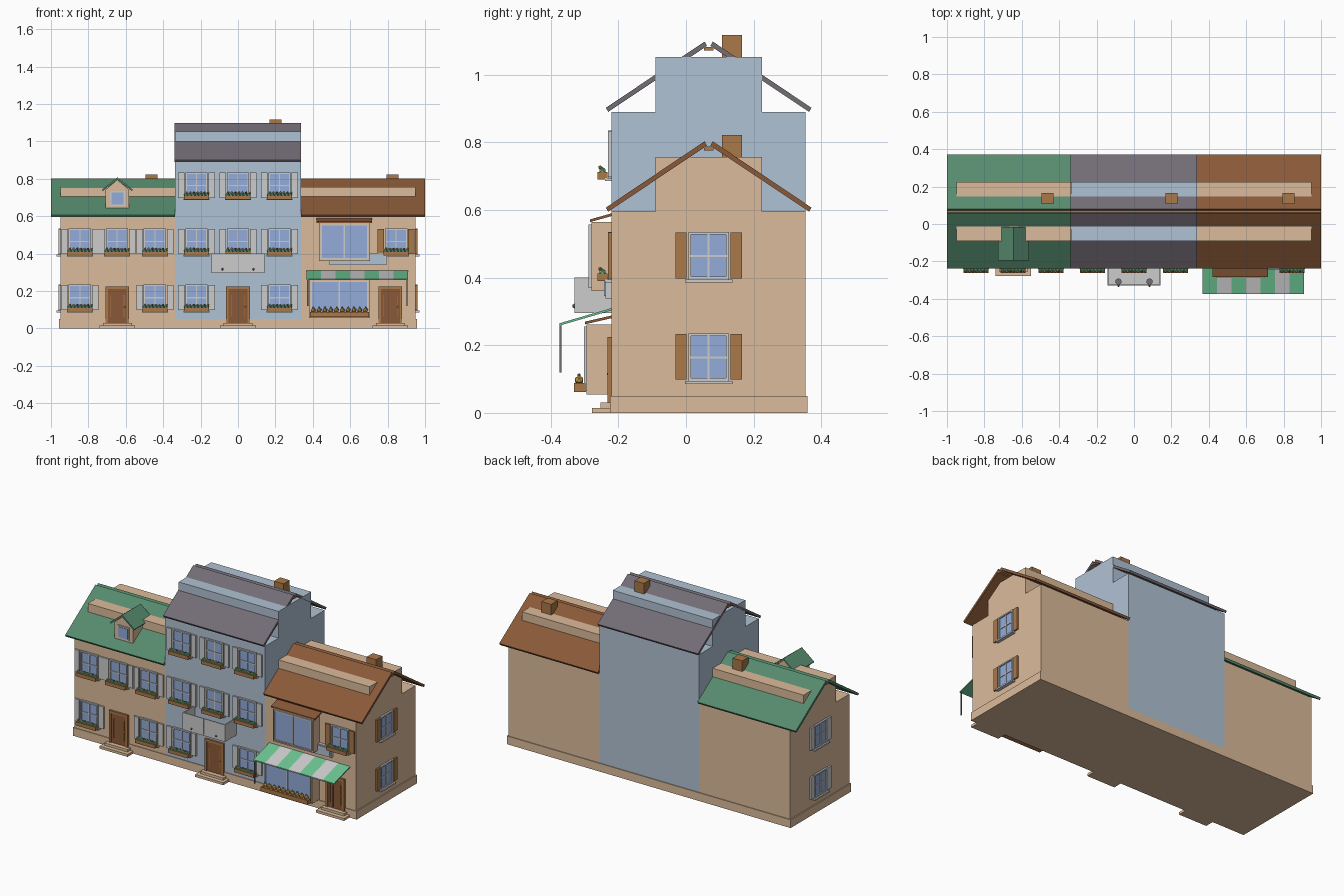
import bpy, bmesh, math
from mathutils import Matrix, Vector

cube = bpy.data.objects.get("Cube")
if cube:
    bpy.data.objects.remove(cube, do_unlink=True)

PALETTE = {
    "cream": "DBBB9B", "wall_blue": "B0C2D4", "roof_green": "568B6E",
    "slate": "736C75", "brown": "8A5938", "wood": "AA784A",
    "light_grey": "CCCCCC", "mint": "6CC492", "glass": "92ACD8", "gold": "D6A548"}
MATS = {}


def linear(c):
    return c / 12.92 if c <= 0.04045 else ((c + 0.055) / 1.055) ** 2.4


for name, code in PALETTE.items():
    rgba = [linear(v / 255) for v in bytes.fromhex(code)] + [1]
    m = bpy.data.materials.new(name)
    m.use_nodes = True
    m.diffuse_color = rgba
    m.node_tree.nodes["Principled BSDF"].inputs["Base Color"].default_value = rgba
    MATS[name] = m


class Part:
    """One named object gathered from coloured primitives."""

    def __init__(self, name, place=None):
        self.name, self.place = name, place or Matrix()
        self.bm, self.slots = bmesh.new(), []

    def paint(self, faces, mat):
        if mat not in self.slots:
            self.slots.append(mat)
        for f in faces:
            f.material_index = self.slots.index(mat)

    def box(self, x, y, z, mat):
        """Box from (low, high) ranges on each axis."""
        mid = Vector([(a + b) / 2 for a, b in (x, y, z)])
        size = [abs(b - a) for a, b in (x, y, z)]
        r = bmesh.ops.create_cube(self.bm, size=1, matrix=Matrix.Translation(mid) @ Matrix.Diagonal((*size, 1)))
        self.paint({f for v in r["verts"] for f in v.link_faces}, mat)

    def ball(self, pos, radius, mat):
        r = bmesh.ops.create_icosphere(self.bm, subdivisions=1, radius=radius, matrix=Matrix.Translation(pos))
        self.paint({f for v in r["verts"] for f in v.link_faces}, mat)

    def drum(self, pos, radius, height, mat):
        r = bmesh.ops.create_cone(self.bm, segments=10, radius1=radius, radius2=radius, depth=height,
                                  cap_ends=True, matrix=Matrix.Translation(pos))
        self.paint({f for v in r["verts"] for f in v.link_faces}, mat)

    def prism(self, profile, ends, mat, axis="x"):
        """Extrude a profile along x (points are y, z) or along y (points are x, z)."""
        def at(p, e):
            return (e, p[0], p[1]) if axis == "x" else (p[0], e, p[1])
        a, b = [[self.bm.verts.new(at(p, e)) for p in profile] for e in ends]
        n = len(profile)
        faces = [self.bm.faces.new(a), self.bm.faces.new(b[::-1])]
        faces += [self.bm.faces.new((a[i], b[i], b[(i + 1) % n], a[(i + 1) % n])) for i in range(n)]
        self.paint(faces, mat)

    def finish(self):
        bmesh.ops.recalc_face_normals(self.bm, faces=self.bm.faces)
        me = bpy.data.meshes.new(self.name)
        self.bm.to_mesh(me)
        self.bm.free()
        for s in self.slots:
            me.materials.append(MATS[s])
        ob = bpy.data.objects.new(self.name, me)
        ob.matrix_world = self.place
        bpy.context.collection.objects.link(ob)


FRONT, BACK, MID = -0.22, 0.354, 0.067
STOREY = (0.09, 0.39, 0.69)

# Plinth under the whole terrace
p = Part("plinth")
p.box((-0.957, 0.957), (FRONT - 0.004, BACK + 0.005), (0, 0.05), "cream")
p.finish()

# Houses: walls, attic block, roof slabs, ridge beam and chimney
HOUSES = [("left", -0.95, -0.337, -1.0, -0.337, 0.595, "cream", "roof_green", -0.463),
          ("middle", -0.337, 0.337, -0.34, 0.337, 0.89, "wall_blue", "slate", 0.2),
          ("right", 0.337, 0.95, 0.337, 1.0, 0.595, "cream", "brown", 0.825)]
for side, x0, x1, r0, r1, top, wall, roof, chim in HOUSES:
    p = Part(side + "_house_walls")
    p.box((x0, x1), (FRONT, BACK), (0.05, top), wall)
    p.box((x0, x1), (MID - 0.157, MID + 0.157), (top, top + 0.162), wall)
    p.finish()
    p = Part(side + "_house_roof")
    for s in (-1, 1):
        slab = [(0.304, 0.012), (0.297, 0), (0.005, 0.195), (0.012, 0.208)]
        p.prism([(MID + s * d, top + h) for d, h in slab], (r0, r1), roof)
    p.box((r0, r1), (MID - 0.014, MID + 0.014), (top + 0.181, top + 0.192), "wood")
    p.finish()
    p = Part(side + "_house_chimney")
    p.box((chim - 0.032, chim + 0.032), (0.107, 0.166), (top + 0.1, top + 0.227), "wood")
    p.finish()


def window(name, place, shutter, planter=True):
    """Window facing local -y with its sill at the origin."""
    p = Part(name, place)
    w, h, bar = 0.06, 0.145, 0.008
    p.box((-w, w), (-0.004, 0), (0, h), "glass")
    for s in (-1, 1):
        p.box((s * w, s * (w - bar)), (-0.011, 0), (0, h), "light_grey")
        p.box((s * 0.065, s * 0.098), (-0.01, 0), (0.008, 0.143), shutter)
    for z in (0.005, h - bar):
        p.box((-w, w), (-0.011, 0), (z, z + bar), "light_grey")
    p.box((-0.003, 0.003), (-0.008, 0), (0, h), "light_grey")
    p.box((-w, w), (-0.008, 0), (0.071, 0.077), "light_grey")
    p.box((-0.07, 0.07), (-0.02, 0), (-0.004, 0.005), "light_grey")
    if planter:
        p.box((-0.067, 0.067), (-0.042, -0.012), (0, 0.022), "wood")
        for i in range(7):
            x = (i - 3) * 0.019
            p.ball((x, -0.027, 0.026), 0.011, "mint")
            p.ball((x + 0.005, -0.034, 0.036), 0.006, ("gold", "light_grey", "brown")[i % 3])
    p.finish()


# Front windows by storey
ROWS = [("left", "light_grey", (-0.845, -0.444), 0), ("left", "light_grey", (-0.845, -0.647, -0.444), 1),
        ("middle", "light_grey", (-0.222, 0.222), 0), ("middle", "light_grey", (-0.222, 0, 0.222), 1),
        ("middle", "light_grey", (-0.222, 0, 0.222), 2), ("right", "wood", (0.845,), 1)]
for side, shutter, xs, floor in ROWS:
    for i, x in enumerate(xs):
        window(f"{side}_window_{floor}_{i}", Matrix.Translation((x, FRONT, STOREY[floor])), shutter)

# End wall windows
for s, side, shutter in ((-1, "left", "light_grey"), (1, "right", "wood")):
    for floor in (0, 1):
        turn = Matrix.Translation((s * 0.95, MID, STOREY[floor])) @ Matrix.Rotation(s * math.pi / 2, 4, "Z")
        window(f"{side}_end_window_{floor}", turn, shutter, False)

# Doors with steps
for side, x in (("left", -0.645), ("middle", 0), ("right", 0.815)):
    p = Part(side + "_door", Matrix.Translation((x, FRONT, 0)))
    for s in (-1, 1):
        p.box((s * 0.063, s * 0.05), (-0.012, 0), (0.03, 0.225), "wood")
        p.box((s * 0.037, s * 0.034), (-0.008, 0), (0.06, 0.18), "wood")
    p.box((-0.063, 0.063), (-0.012, 0), (0.21, 0.225), "wood")
    p.box((-0.05, 0.05), (-0.006, 0), (0.03, 0.21), "brown")
    p.ball((0.04, -0.009, 0.115), 0.005, "gold")
    p.finish()
    p = Part(side + "_steps", Matrix.Translation((x, FRONT, 0)))
    p.box((-0.095, 0.095), (-0.058, 0), (0, 0.015), "cream")
    p.box((-0.077, 0.077), (-0.033, 0), (0.015, 0.03), "cream")
    p.finish()

# Balcony over the middle door
p = Part("balcony")
p.box((-0.143, 0.143), (-0.33, FRONT), (0.296, 0.304), "light_grey")
for half in ((-0.143, -0.001), (0.001, 0.143)):
    p.box(half, (-0.33, -0.324), (0.296, 0.4), "light_grey")
for s in (-1, 1):
    p.box((s * 0.143, s * 0.137), (-0.33, FRONT), (0.296, 0.4), "light_grey")
    p.drum((s * 0.083, -0.308, 0.314), 0.017, 0.02, "slate")
    p.ball((s * 0.083, -0.33, 0.316), 0.007, "slate")
p.finish()

# Dormer on the left roof
p = Part("dormer", Matrix.Translation((-0.645, 0, 0)))
gable = [(-0.063, 0.645), (0.063, 0.645), (0.063, 0.742), (0, 0.795), (-0.063, 0.742)]
p.prism(gable, (-0.18, -0.02), "cream", "y")
for s in (-1, 1):
    p.prism([(0, 0.808), (s * 0.083, 0.742), (s * 0.078, 0.734), (0, 0.796)], (-0.195, -0.015), "roof_green", "y")
p.box((-0.04, 0.04), (-0.186, -0.18), (0.655, 0.735), "light_grey")
p.box((-0.032, 0.032), (-0.189, -0.18), (0.663, 0.727), "glass")
p.finish()


def bay(name, x0, x1, y, z0, z1, r0, r1):
    """Projecting glazed bay with a lean-to roof."""
    p = Part(name)
    p.box((x0, x1), (y, FRONT), (z0, z1), "cream")
    p.box((x0 + 0.01, x1 - 0.01), (y - 0.004, y), (z0 + 0.012, z1 - 0.008), "glass")
    mid = (x0 + x1) / 2
    for x in (x0 + 0.012, mid, x1 - 0.012):
        p.box((x - 0.004, x + 0.004), (y - 0.008, y), (z0 + 0.01, z1 - 0.008), "light_grey")
    for z in (z0 + 0.01, z1 - 0.014):
        p.box((x0 + 0.008, x1 - 0.008), (y - 0.008, y), (z, z + 0.007), "light_grey")
    p.prism([(y - 0.004, z1), (FRONT, z1 + 0.018), (FRONT, z1 + 0.026), (y - 0.004, z1 + 0.008)], (r0, r1), "brown")
    p.finish()


bay("upper_bay", 0.432, 0.705, -0.28, 0.36, 0.564, 0.42, 0.717)
bay("shop_bay", 0.38, 0.705, -0.294, 0.055, 0.262, 0.372, 0.713)

# Wall panel below the upper bay
p = Part("wall_panel")
p.box((0.49, 0.795), (-0.238, FRONT), (0.338, 0.402), "light_grey")
p.box((0.498, 0.787), (-0.242, -0.238), (0.345, 0.395), "wall_blue")
p.finish()

# Striped awning on two posts
p = Part("awning")
step = (0.91 - 0.365) / 7
for i in range(7):
    x = 0.365 + i * step
    p.prism([(-0.374, 0.258), (FRONT, 0.303), (FRONT, 0.31), (-0.374, 0.265)], (x, x + step),
            "light_grey" if i % 2 else "mint")
for x in (0.373, 0.903):
    p.box((x - 0.003, x + 0.003), (-0.374, -0.368), (0.12, 0.26), "slate")
p.finish()

# Shop display trough with round fruit
p = Part("display_trough")
p.box((0.385, 0.7), (-0.331, -0.296), (0.062, 0.088), "wood")
for i in range(10):
    x = 0.403 + i * 0.031
    p.ball((x, -0.316, 0.097), 0.014, "gold")
    p.ball((x, -0.316, 0.112), 0.005, "wood" if i % 2 else "mint")
p.finish()
